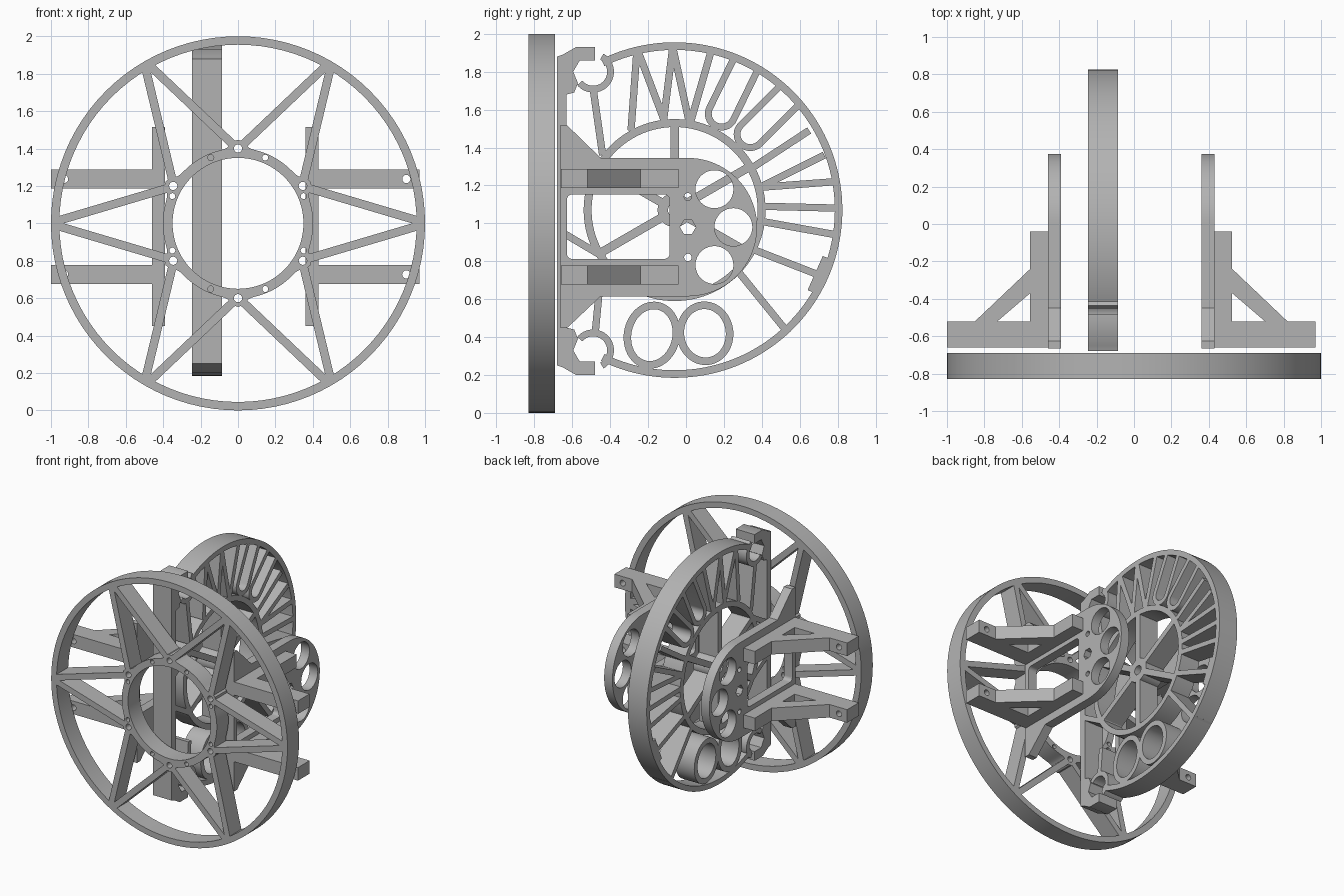
import bpy, bmesh
from math import sin, cos, pi, radians, hypot, exp
from mathutils import Matrix, Vector

if "Cube" in bpy.data.objects:
    bpy.data.objects.remove(bpy.data.objects["Cube"])

grey = bpy.data.materials.new("plain grey")
grey.use_nodes = True
grey.diffuse_color = (0.45, 0.45, 0.45, 1)
grey.node_tree.nodes["Principled BSDF"].inputs["Base Color"].default_value = (0.45, 0.45, 0.45, 1)

# Local drawing plane -> world axes: columns are drawing u, drawing v, thickness
PLANES = {
    "top": Matrix.Identity(4),
    "side": Matrix(((0, 0, 1, 0), (1, 0, 0, 0), (0, 1, 0, 0), (0, 0, 0, 1))),
    "front": Matrix(((1, 0, 0, 0), (0, 0, -1, 0), (0, 1, 0, 0), (0, 0, 0, 1))),
}


def polar(c, r, deg):
    return (c[0] + r * cos(radians(deg)), c[1] + r * sin(radians(deg)))


def circle(c, r, n=32):
    return [polar(c, r, 360 * i / n) for i in range(n)]


def annulus(c, r_out, r_in, n=96):
    return [circle(c, r_out, n), circle(c, r_in, n)]


def arc_band(c, r_out, r_in, a0, a1, n=64):
    angles = [a0 + (a1 - a0) * i / n for i in range(n + 1)]
    return [[polar(c, r_out, a) for a in angles] + [polar(c, r_in, a) for a in reversed(angles)]]


def ellipse_ring(c, rx, ry, wall, tilt):
    rot = Matrix.Rotation(radians(tilt), 2)
    def loop(a, b):
        pts = [rot @ Vector((a * cos(pi * i / 24), b * sin(pi * i / 24))) for i in range(48)]
        return [(c[0] + p.x, c[1] + p.y) for p in pts]
    return [loop(rx, ry), loop(rx - wall, ry - wall)]


def ribbon(points, width):
    """Outline of a constant-width strip along a path."""
    left, right = [], []
    for i, p in enumerate(points):
        a, b = points[max(i - 1, 0)], points[min(i + 1, len(points) - 1)]
        d = hypot(b[0] - a[0], b[1] - a[1])
        nx, ny = -(b[1] - a[1]) / d * width / 2, (b[0] - a[0]) / d * width / 2
        left.append((p[0] + nx, p[1] + ny))
        right.append((p[0] - nx, p[1] - ny))
    return [left + right[::-1]]


def plate(name, plane, lo, hi, shapes):
    """Extrude flat shapes (each an outline plus hole loops) between two depths."""
    bm = bmesh.new()
    for loops in shapes:
        cu = bpy.data.curves.new("outline", "CURVE")
        cu.dimensions, cu.fill_mode, cu.extrude = "2D", "BOTH", abs(hi - lo) / 2
        for loop in loops:
            sp = cu.splines.new("POLY")
            sp.points.add(len(loop) - 1)
            for pt, (u, v) in zip(sp.points, loop):
                pt.co = (u, v, 0, 1)
            sp.use_cyclic_u = True
        tmp = bpy.data.objects.new("outline", cu)
        bpy.context.collection.objects.link(tmp)
        dg = bpy.context.evaluated_depsgraph_get()
        me = bpy.data.meshes.new_from_object(tmp.evaluated_get(dg))
        bm.from_mesh(me)
        bpy.data.objects.remove(tmp)
        bpy.data.curves.remove(cu)
        bpy.data.meshes.remove(me)
    bmesh.ops.remove_doubles(bm, verts=bm.verts, dist=0.0002)
    middle = (lo + hi) / 2 * (-1 if plane == "front" else 1)
    bm.transform(PLANES[plane] @ Matrix.Translation((0, 0, middle)))
    bmesh.ops.recalc_face_normals(bm, faces=bm.faces)
    mesh = bpy.data.meshes.new(name)
    bm.to_mesh(mesh)
    bm.free()
    mesh.materials.clear()
    mesh.materials.append(grey)
    for f in mesh.polygons:
        f.material_index = 0
    ob = bpy.data.objects.new(name, mesh)
    bpy.context.collection.objects.link(ob)
    bpy.ops.object.select_all(action="DESELECT")
    ob.select_set(True)
    bpy.context.view_layer.objects.active = ob
    bpy.ops.object.shade_smooth_by_angle(angle=radians(30))
    return ob


# Front wheel: outer rim, drilled inner ring with bosses, zigzag spokes
O = (0, 1.0)
FRONT = ("front", -0.83, -0.69)
plate("front_rim", *FRONT, [annulus(O, 1.0, 0.955)])
def boss_radius(a):
    off = (a - 30 + 30) % 60 - 30
    return 0.402 + 0.045 * exp(-(off / 6) ** 2)


inner = [[polar(O, boss_radius(a), a) for a in range(0, 360, 2)], circle(O, 0.35, 72)]
inner += [circle(polar(O, 0.40, 30 + 60 * k), 0.022, 16) for k in range(6)]
inner += [circle(polar(O, 0.38, 22.5 + 45 * k), 0.016, 16) for k in range(8)]
plate("front_inner_ring", *FRONT, [inner])
spokes = []
for k in range(6):
    for s in (-1, 1):
        spokes.append(ribbon([polar(O, 0.425, 60 * k + s * 26), polar(O, 0.965, 60 * k + s * 0.8)], 0.045))
plate("front_spokes", *FRONT, spokes)

# Upright wheel: broken rim, middle ring, hub with six spokes
C = (-0.06, 1.07)
SIDE = ("side", -0.245, -0.085)
plate("wheel_rim", *SIDE, [arc_band(C, 0.885, 0.845, -116, 116, 96)])
plate("wheel_middle_ring", *SIDE, [annulus(C, 0.48, 0.438)])
plate("wheel_hub", *SIDE, [annulus(C, 0.09, 0.035, 32)])
plate("wheel_inner_spokes", *SIDE,
      [ribbon([polar(C, 0.08, a), polar(C, 0.45, a)], 0.045) for a in range(30, 390, 60)])

# Struts between middle ring and rim, as pairs of end points
struts = [
    ((-.26, 1.90), (-.29, 1.49)), ((-.25, 1.90), (-.11, 1.53)), ((-.07, 1.93), (-.12, 1.53)),
    ((-.07, 1.93), (.02, 1.52)), ((.13, 1.90), (.02, 1.52)), ((.36, 1.30), (.65, 1.49)),
    ((.39, 1.19), (.73, 1.36)), ((.39, 1.19), (.79, 1.22)), ((.40, 1.09), (.81, 1.08)),
    ((.40, 1.01), (.79, .94)), ((.36, .86), (.72, .72)), ((.28, .74), (.54, .42)),
    ((-.49, 1.71), (-.44, 1.36)), ((-.46, .62), (-.48, .41)),
    ((-.65, .95), (-.43, .82)), ((-.65, 1.19), (-.43, 1.32)),
]
plate("wheel_struts", *SIDE, [ribbon(s, 0.038) for s in struts])
plate("rim_tab", *SIDE, [ribbon([(.74, .82), (.66, .64)], 0.04)])

# U-shaped slots and oval loops
slots = []
for a in (64, 45):
    base = polar(C, 0.565, a)
    path = [polar(base, 0.07, a + 90 + 180 * i / 16) for i in range(17)]
    ends = [polar(polar(C, 0.86, a), 0.07, a + s) for s in (90, -90)]
    slots.append(ribbon([ends[0]] + path + [ends[1]], 0.036))
plate("wheel_slot_walls", *SIDE, slots)
plate("wheel_oval_loops", *SIDE, [ellipse_ring((-.18, .41), .148, .178, .04, -12),
                                  ellipse_ring((.10, .42), .15, .168, .04, 6)])

# Mounting wall with a hook and a C-shaped clip at each end
plate("wheel_back_wall", *SIDE, [[[(-.68, .25), (-.63, .25), (-.63, 1.88), (-.68, 1.88)]]])
hook = [(-.68, 1.68), (-.68, 1.88), (-.65, 1.89), (-.58, 1.93), (-.48, 1.93), (-.48, 1.86),
        (-.56, 1.86), (-.595, 1.80), (-.57, 1.74), (-.59, 1.69), (-.63, 1.68)]
clip = arc_band((-.49, 1.80), 0.11, 0.074, -140, 60, 32)[0]
for name, flip in (("upper", False), ("lower", True)):
    shapes = [[[(u, 2.13 - v if flip else v) for u, v in loop]] for loop in (hook, clip)]
    plate(name + "_hook", *SIDE, shapes)

# Side brackets: round-ended plate, window, holes and two braced arms
B = (0.01, 0.98)
outline = [(-.665, 1.515), (-.625, 1.515), (-.45, 1.345)]
outline += [polar(B, 0.365, a) for a in range(90, -91, -4)]
outline += [(-.45, .615), (-.625, .45), (-.665, .45)]
window = []
for (u, v), start in (((-.115, 1.125), 0), ((-.60, 1.125), 90), ((-.60, .84), 180), ((-.115, .84), 270)):
    window += [polar((u, v), 0.028, start + 18 * i) for i in range(6)]
bracket = [outline, window, circle(B, 0.042, 6)]
bracket += [circle(c, 0.10, 40) for c in ((.15, 1.18), (.25, .98), (.15, .78))]
bracket += [circle((B[0], z), 0.02, 16) for z in (1.14, .82)]
arm = [(.43, -.04), (.525, -.04), (.525, -.24), (.82, -.52), (.82, -.66), (.43, -.66)]
gap = [(.525, -.37), (.525, -.52), (.70, -.52)]


for name, mirror in (("left", False), ("right", True)):
    def fx(x):
        return -0.03 - x if mirror else x
    lo, hi = sorted((fx(.36), fx(.43)))
    plate(name + "_bracket", "side", lo, hi, [bracket])
    for level, z0, z1 in (("upper", 1.187, 1.287), ("lower", .677, .777)):
        plate(f"{name}_{level}_arm", "top", z0, z1, [[[(fx(u), v) for u, v in l] for l in (arm, gap)]])
        tip = [(.82, z0), (.97, z0), (.97, z1), (.82, z1)]
        hole = circle((.90, (z0 + z1) / 2), 0.022, 16)
        plate(f"{name}_{level}_arm_tip", "front", -.66, -.52,
              [[[(fx(u), v) for u, v in l] for l in (tip, hole)]])
